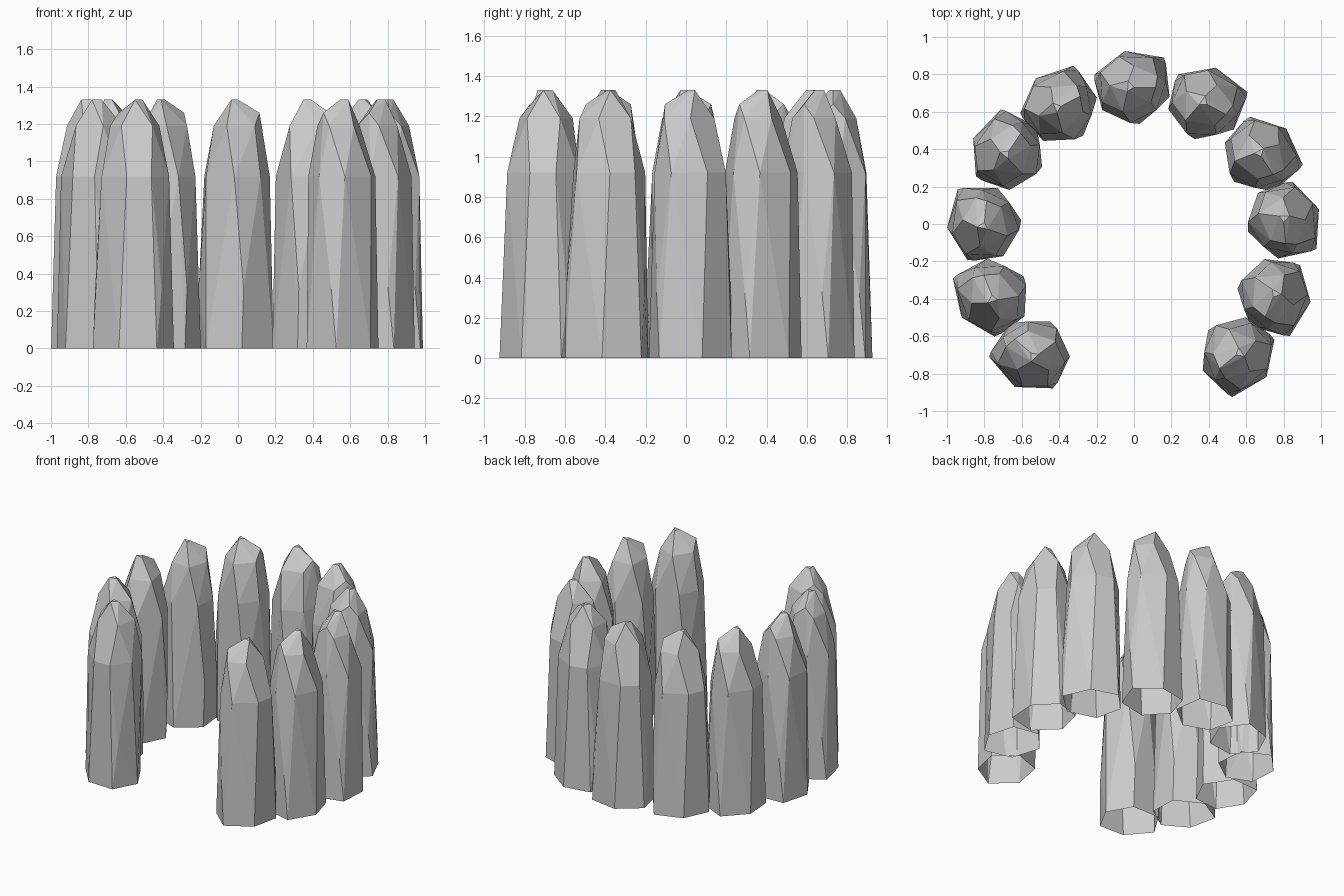
import bpy, bmesh, math
from mathutils import Matrix, Vector

if "Cube" in bpy.data.objects:
    bpy.data.objects.remove(bpy.data.objects["Cube"], do_unlink=True)

stone_grey = bpy.data.materials.new("stone_grey")
stone_grey.use_nodes = True
GREY = (0.6, 0.6, 0.6, 1)
stone_grey.diffuse_color = GREY
stone_grey.node_tree.nodes["Principled BSDF"].inputs["Base Color"].default_value = GREY

# Irregular rings of one stone, its outer side facing +y: height -> outline
RINGS = {
    0.0: [(-.05, .195), (.16, .16), (.19, -.05), (.02, -.19), (-.17, -.12), (-.21, .07)],
    0.32: [(.17, .13), (.03, -.195), (-.21, .03)],
    0.92: [(-.08, .165), (.10, .16), (.17, .03), (.12, -.12), (-.02, -.19), (-.17, -.08), (-.18, .08)],
    1.19: [(0, .115), (.125, .06), (.09, -.08), (-.06, -.13), (-.13, .01)],
    1.26: [(.115, .0)],
    1.33: [(-.03, .035), (.0, .0), (-.035, -.02)],
}


def build_stone():
    """Faceted shell around the rings, open underneath."""
    bm = bmesh.new()
    for z, ring in RINGS.items():
        for x, y in ring:
            bm.verts.new((x, y, z))
    bmesh.ops.convex_hull(bm, input=bm.verts)
    bmesh.ops.delete(bm, geom=[v for v in bm.verts if not v.link_faces], context="VERTS")
    bmesh.ops.recalc_face_normals(bm, faces=bm.faces)
    # merge nearly coplanar triangles into broad facets
    bmesh.ops.dissolve_limit(bm, angle_limit=math.radians(4), verts=bm.verts, edges=bm.edges)
    under = [f for f in bm.faces if f.calc_center_median().z < 0.001]
    bmesh.ops.delete(bm, geom=under, context="FACES")
    mesh = bpy.data.meshes.new("standing_stone")
    bm.to_mesh(mesh)
    bm.free()
    mesh.materials.append(stone_grey)
    return mesh


# Horseshoe of stones, open at the front; each is turned to face outward
CENTRES = [
    (-.55, -.69), (-.76, -.38), (-.80, .01), (-.67, .39), (-.39, .63), (0, .73),
    (.39, .64), (.68, .36), (.80, .01), (.745, -.39), (.545, -.70),
]
mesh = build_stone()
for i, (x, y) in enumerate(CENTRES):
    stone = bpy.data.objects.new(f"standing_stone_{i + 1}", mesh)
    turn = math.radians(28 * (5 - i))
    stone.matrix_world = Matrix.Translation(Vector((x, y, 0))) @ Matrix.Rotation(turn, 4, "Z")
    bpy.context.collection.objects.link(stone)
